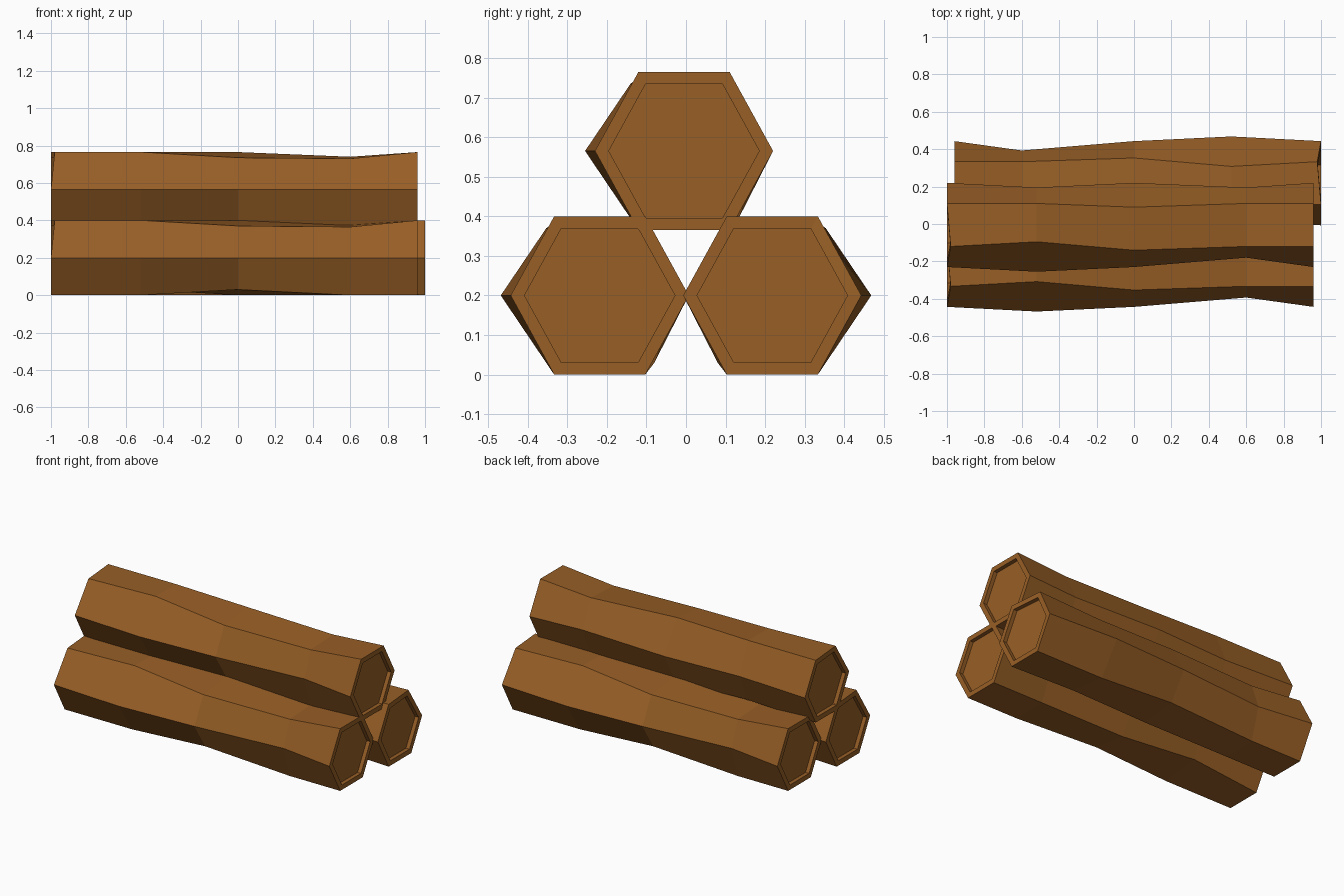
import bpy, bmesh, math
from mathutils import Vector, Matrix

if "Cube" in bpy.data.objects:
    bpy.data.objects.remove(bpy.data.objects["Cube"])

bark = bpy.data.materials.new("brown_wood")
bark.diffuse_color = (0.31, 0.113, 0.019, 1)
bark.use_nodes = True
bark.node_tree.nodes["Principled BSDF"].inputs["Base Color"].default_value = bark.diffuse_color

# stations along the log, and small carved irregularities per hexagon corner
XS = [-1.0, -0.52, 0.0, 0.60, 0.96]
# corners: front, front top, back top, back, back bottom, front bottom
BASE = [(-.23, .2), (-.12, .4), (.11, .4), (.22, .2), (.11, 0), (-.12, 0)]
OFFSETS = {  # (station, corner): (dx, dy, dz)
    (0, 1): (.02, 0, 0),
    (1, 0): (0, -.025, 0), (1, 1): (0, .025, 0), (1, 3): (0, -.025, 0),
    (1, 4): (0, .023, .03),
    (2, 1): (0, -.02, -.03), (2, 2): (0, -.02, 0), (2, 5): (0, 0, .03),
    (3, 0): (0, .05, 0), (3, 1): (0, 0, -.035), (3, 2): (0, 0, -.025),
    (3, 3): (0, -.025, 0),
}


def make_log(name, matrix):
    bm = bmesh.new()
    rings = []
    for s, x in enumerate(XS):
        rings.append([bm.verts.new(Vector((x, y, z)) + Vector(OFFSETS.get((s, c), (0, 0, 0))))
                      for c, (y, z) in enumerate(BASE)])

    def bridge(a, b):
        for i in range(6):
            j = (i + 1) % 6
            bm.faces.new((a[i], a[j], b[j], b[i]))

    # bark sides
    for a, b in zip(rings, rings[1:]):
        bridge(a, b)
    # cut ends: flat rim, then a shallow recess
    for ring, inward in ((rings[0], 1), (rings[-1], -1)):
        mid = sum((v.co for v in ring), Vector()) / 6
        rim = [bm.verts.new(mid + (v.co - mid) * 0.845) for v in ring]
        floor = [bm.verts.new(v.co + Vector((inward * 0.025, 0, 0))) for v in rim]
        bridge(ring, rim)
        bridge(rim, floor)
        bm.faces.new(floor)
    bmesh.ops.recalc_face_normals(bm, faces=bm.faces[:])
    bm.transform(matrix)
    me = bpy.data.meshes.new(name)
    bm.to_mesh(me)
    bm.free()
    me.materials.append(bark)
    ob = bpy.data.objects.new(name, me)
    bpy.context.collection.objects.link(ob)


# two logs below (the back one turned end for end), one resting on top
front = Matrix.Translation((0, -.213, 0))
make_log("front_log", front)
make_log("back_log", Matrix.Rotation(math.pi, 4, 'Z') @ front)
make_log("top_log", Matrix.Translation((0, 0, .365)))
